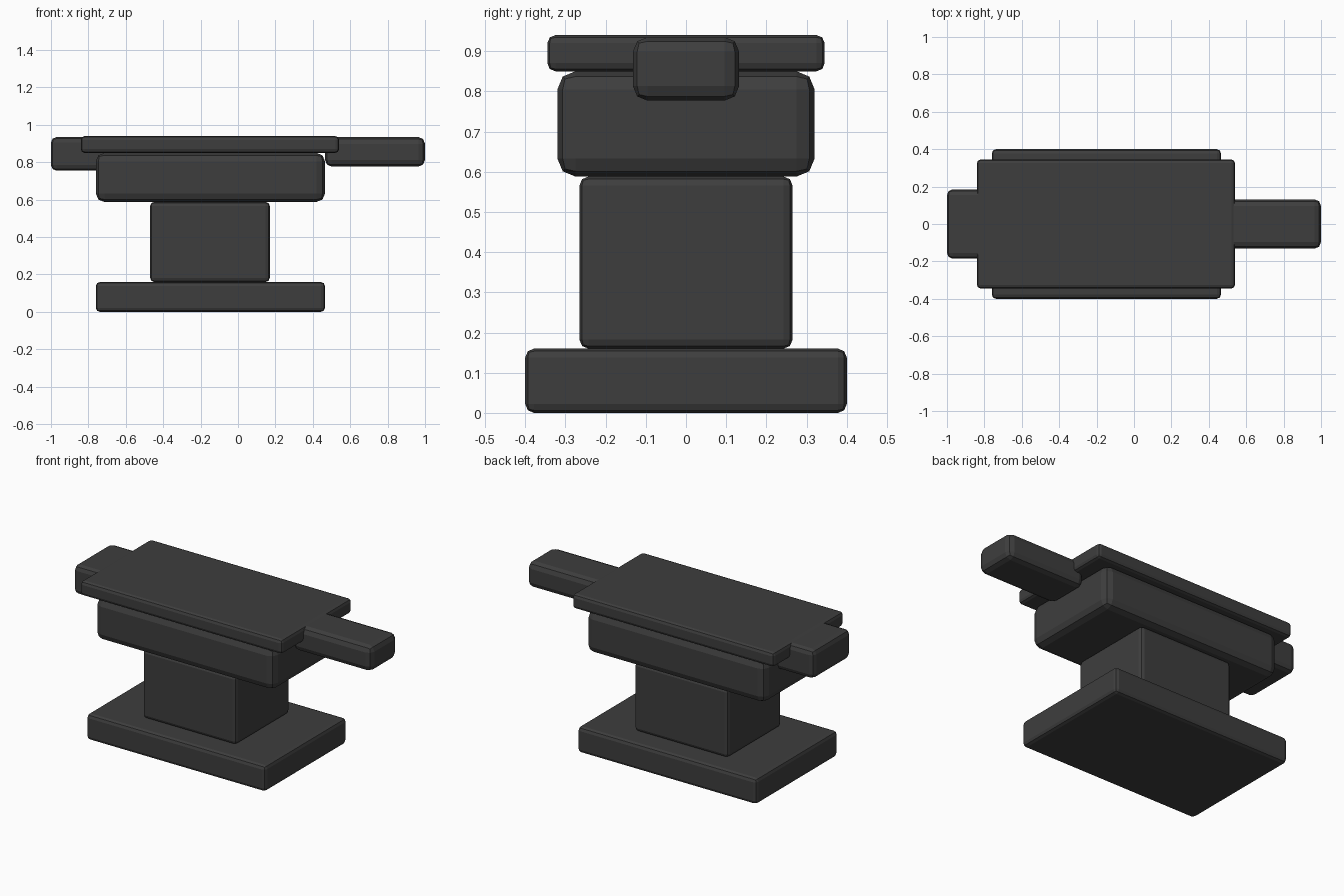
import bpy
import bmesh
from mathutils import Vector

cube = bpy.data.objects.get("Cube")
if cube:
    bpy.data.objects.remove(cube, do_unlink=True)

# Single dark iron colour
iron = bpy.data.materials.new("dark_iron")
iron.use_nodes = True
color = (0.048, 0.048, 0.048, 1)
iron.diffuse_color = color
iron.node_tree.nodes["Principled BSDF"].inputs["Base Color"].default_value = color


def block(name, x, half_depth, z, bevel):
    """Rounded block spanning x and z ranges, centred on y."""
    size = Vector((x[1] - x[0], 2 * half_depth, z[1] - z[0]))
    mesh = bpy.data.meshes.new(name)
    bm = bmesh.new()
    bmesh.ops.create_cube(bm, size=1)
    bmesh.ops.scale(bm, vec=size, verts=bm.verts)
    bm.to_mesh(mesh)
    bm.free()
    mesh.materials.append(iron)
    obj = bpy.data.objects.new(name, mesh)
    obj.location = (sum(x) / 2, 0, sum(z) / 2)
    bpy.context.collection.objects.link(obj)
    mod = obj.modifiers.new("rounded_edges", "BEVEL")
    mod.width = bevel
    mod.segments = 2
    mod.limit_method = "NONE"
    return obj


# Stand
block("base", (-0.76, 0.465), 0.4, (0, 0.16), 0.022)
block("waist", (-0.47, 0.17), 0.265, (0.16, 0.588), 0.022)

# Upper body and working face
block("body", (-0.76, 0.465), 0.32, (0.588, 0.85), 0.045)
block("top_plate", (-0.84, 0.54), 0.345, (0.85, 0.94), 0.02)

# Horn and heel at the two ends
block("horn", (0.465, 1.0), 0.132, (0.777, 0.935), 0.036)
block("heel", (-1.0, -0.66), 0.185, (0.755, 0.935), 0.03)
